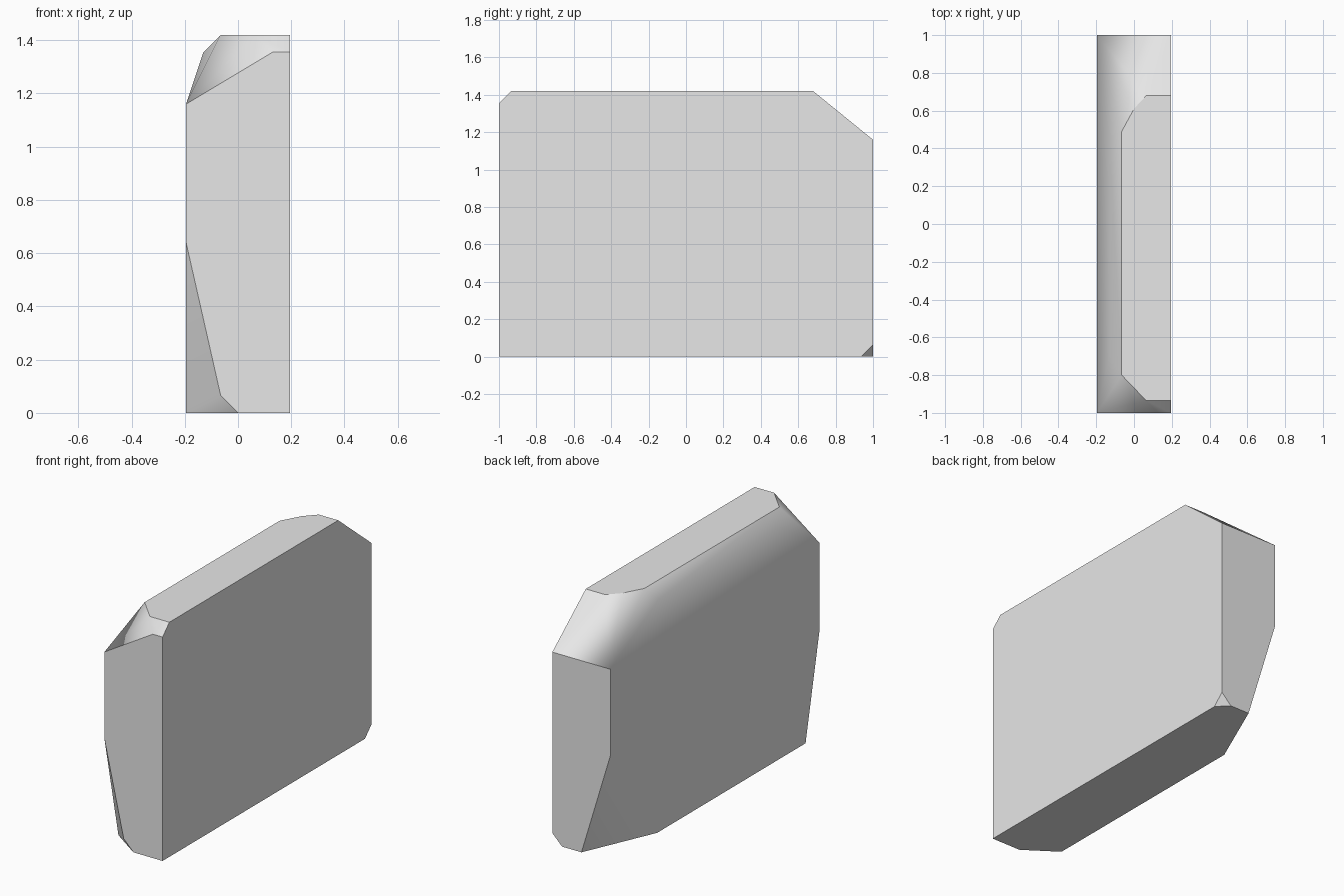
import bpy
import bmesh
from math import radians

# Remove the default object
default_cube = bpy.data.objects.get("Cube")
if default_cube:
    bpy.data.objects.remove(default_cube, do_unlink=True)

# Main dimensions
SIDE = 0.195      # half thickness
END = 1.0         # half length
TOP = 1.42        # full height
SHOULDER = 1.16   # where the upper chamfers start
LIP = 1.355       # middle row of the upper chamfers
SMALL = 0.065     # small corner cut


def make_material(name, colour):
    material = bpy.data.materials.new(name)
    material.use_nodes = True
    material.diffuse_color = colour
    material.node_tree.nodes["Principled BSDF"].inputs["Base Color"].default_value = colour
    return material


def make_hull(name, points, material):
    """Wrap the corner points in one convex solid with clean flat faces."""
    bm = bmesh.new()
    for point in points:
        bm.verts.new(point)
    hull = bmesh.ops.convex_hull(bm, input=bm.verts[:])
    unused = set(hull["geom_interior"]) | set(hull["geom_unused"])
    loose = [v for v in unused if isinstance(v, bmesh.types.BMVert)]
    if loose:
        bmesh.ops.delete(bm, geom=loose, context="VERTS")
    bmesh.ops.dissolve_limit(bm, angle_limit=radians(1), verts=bm.verts[:], edges=bm.edges[:])
    bmesh.ops.recalc_face_normals(bm, faces=bm.faces[:])
    mesh = bpy.data.meshes.new(name)
    bm.to_mesh(mesh)
    bm.free()
    mesh.materials.append(material)
    obj = bpy.data.objects.new(name, mesh)
    bpy.context.collection.objects.link(obj)
    return obj


# Flat top outline, as x and y
top_outline = [
    (SIDE, -END + SMALL), (SMALL, -END + SMALL), (-SMALL, -0.8),
    (-SMALL, 0.49), (0, 0.61), (SMALL, 0.68), (SIDE, 0.68),
]
points = [(x, y, TOP) for x, y in top_outline]

# Rounded shoulder row along the chamfered side
points += [(-2 * SMALL, y, LIP) for y in (-0.7, 0.45)]

# Corners shared by both ends
for y in (-END, END):
    points += [(-SIDE, y, SHOULDER), (-SIDE, y, 0.64), (0, y, 0)]

# Front end: upper lip and lower corners
points += [(SIDE, -END, LIP), (2 * SMALL, -END, LIP), (-SMALL, -END, SMALL), (SIDE, -END, 0)]

# Back end: sloping top edge and small clipped foot
points += [(SIDE, END, SHOULDER), (SIDE, END, SMALL), (2 * SMALL, END, 0), (SIDE, END - SMALL, 0)]

# Lower edge of the chamfered side
points += [(-SIDE, y, 0) for y in (-0.865, 0.555)]

grey = make_material("light_grey", (0.8, 0.8, 0.8, 1))
block = make_hull("chamfered_block", points, grey)

# Soft shading over the shallow chamfers, crisp elsewhere
bpy.ops.object.select_all(action="DESELECT")
block.select_set(True)
bpy.context.view_layer.objects.active = block
bpy.ops.object.shade_smooth_by_angle(angle=radians(30))
weighted = block.modifiers.new("even_shading", "WEIGHTED_NORMAL")
weighted.keep_sharp = True
